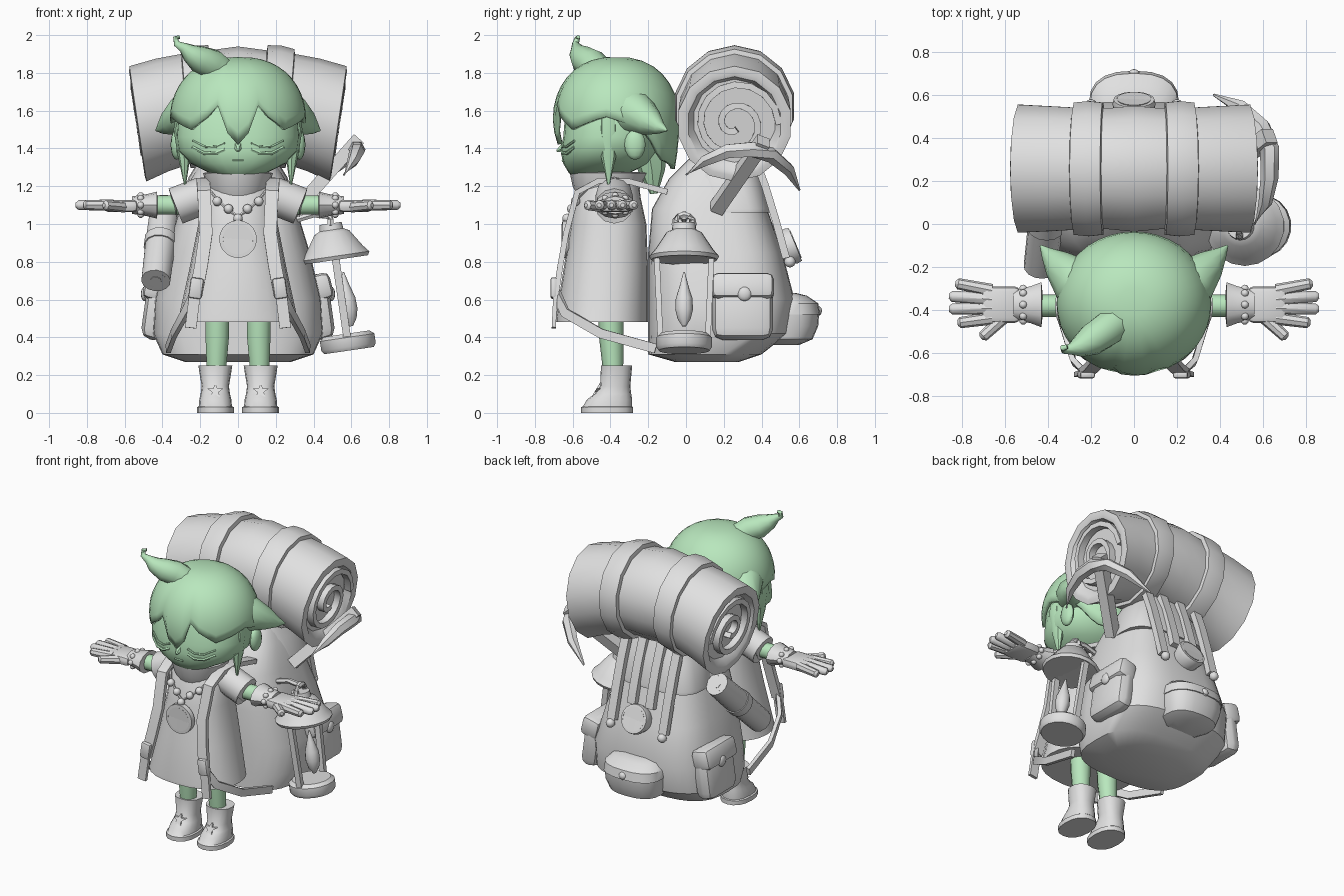
import bpy, bmesh
from math import sin, cos, pi, sqrt, radians
from mathutils import Vector, Matrix

if "Cube" in bpy.data.objects:
    bpy.data.objects.remove(bpy.data.objects["Cube"], do_unlink=True)


def material(name, rgb):
    m = bpy.data.materials.new(name)
    m.use_nodes = True
    m.diffuse_color = (*rgb, 1)
    m.node_tree.nodes["Principled BSDF"].inputs["Base Color"].default_value = (*rgb, 1)
    return m


GREY = material("plain grey", (0.75, 0.75, 0.75))
GREEN = material("leaf green", (0.52, 0.86, 0.55))
built = []


def make(name, bm, mat=GREY, mirror=False):
    bmesh.ops.recalc_face_normals(bm, faces=bm.faces)
    me = bpy.data.meshes.new(name)
    bm.to_mesh(me)
    bm.free()
    me.materials.append(mat)
    ob = bpy.data.objects.new(name, me)
    bpy.context.collection.objects.link(ob)
    if mirror:
        ob.modifiers.new("Mirror", "MIRROR").use_mirror_merge = False
    built.append(ob)
    return ob


def loft(name, rings, mat=GREY, mirror=False, caps=(True, True)):
    bm = bmesh.new()
    vs = [[bm.verts.new(p) for p in r] for r in rings]
    n = len(vs[0])
    for a, b in zip(vs, vs[1:]):
        for i in range(n):
            j = (i + 1) % n
            bm.faces.new((a[i], a[j], b[j], b[i]))
    for ring, use in zip((vs[0], vs[-1]), caps):
        if use:
            bm.faces.new(ring)
    return make(name, bm, mat, mirror)


def tube(name, pts, radii, mat=GREY, mirror=False, sides=10, side=None, flat=(1, 1)):
    pts = [Vector(p) for p in pts]
    rings = []
    turn = pi / 4 if sides == 4 else 0
    for i, p in enumerate(pts):
        t = (pts[min(i + 1, len(pts) - 1)] - pts[max(i - 1, 0)]).normalized()
        s = Vector(side) if side else Vector((0, 1, 0) if abs(t.y) < 0.8 else (1, 0, 0))
        s = (s - t * s.dot(t)).normalized()
        o = t.cross(s)
        r = radii[i] if isinstance(radii, (list, tuple)) else radii
        angles = [turn + 2 * pi * k / sides for k in range(sides)]
        rings.append([p + s * cos(a) * r * flat[0] + o * sin(a) * r * flat[1] for a in angles])
    return loft(name, rings, mat, mirror)


def ribbon(name, pts, width, thick, mirror=False, side=(1, 0, 0)):
    return tube(name, pts, sqrt(0.5), GREY, mirror, 4, side, (width, thick))


def body(name, sections, mat=GREY, mirror=False, cx=0, n=20, power=2):
    # stacked ovals: height, half width, front y, back y
    def f(v):
        return abs(v) ** (2 / power) * (1 if v > 0 else -1)
    rings = [[(cx + hx * f(cos(2 * pi * k / n)), (y0 + y1) / 2 + (y1 - y0) / 2 * f(sin(2 * pi * k / n)), z)
              for k in range(n)] for z, hx, y0, y1 in sections]
    return loft(name, rings, mat, mirror)


def box(name, loc, size, bevel, tilt=0, mirror=False):
    bm = bmesh.new()
    bmesh.ops.create_cube(bm, size=1, matrix=Matrix.Diagonal((*size, 1)))
    bmesh.ops.bevel(bm, geom=bm.edges[:], offset=bevel, segments=2, affect="EDGES", profile=0.5)
    bm.transform(Matrix.Translation(loc) @ Matrix.Rotation(radians(tilt), 4, "Y"))
    return make(name, bm, GREY, mirror)


def ball(name, loc, r, mat=GREY, mirror=False, scale=(1, 1, 1)):
    bm = bmesh.new()
    bmesh.ops.create_uvsphere(bm, u_segments=12, v_segments=8, radius=r)
    bm.transform(Matrix.Translation(loc) @ Matrix.Diagonal((*scale, 1)))
    return make(name, bm, mat, mirror)


# Head, closed eyes, mouth and ears
body("face", [(1.24, .05, -.58, -.4), (1.27, .15, -.62, -.3), (1.32, .25, -.65, -.2), (1.39, .32, -.665, -.15),
              (1.46, .33, -.65, -.13), (1.58, .32, -.64, -.13), (1.7, .27, -.58, -.18)], GREEN, n=24, power=2.3)
tube("nose", [(0, -.64, 1.41), (0, -.685, 1.385)], [.03, .006], GREEN, sides=6)
for n, z, r in (("eyelids", 1.43, .007), ("lashes", 1.395, .01)):
    tube(n, [(.07, -.655, z), (.12, -.652, z - .022), (.18, -.632, z - .02), (.24, -.59, z + .01)],
         r, GREEN, True, 6)
tube("mouth", [(-.03, -.652, 1.335), (.03, -.652, 1.335)], .007, GREEN, sides=6)
ball("ears", (.325, -.27, 1.42), .08, GREEN, True, (.4, .7, 1))

# Hair cap with a pointed fringe, its rim height set by angle from the front
RIM = [(0, 1.42), (9, 1.48), (18, 1.63), (27, 1.57), (45, 1.5), (60, 1.53), (80, 1.57),
       (100, 1.53), (120, 1.48), (140, 1.34), (180, 1.29)]


def rim(deg):
    for (a, za), (b, zb) in zip(RIM, RIM[1:]):
        if deg <= b:
            return za + (zb - za) * (deg - a) / (b - a)
    return RIM[-1][1]


rings = []
for i in range(11):
    t = .08 + .92 * i / 10
    ring = []
    for k in range(40):
        deg = 9 * k
        a = radians(deg)
        low = rim(min(deg, 360 - deg))
        z = low + (1.885 - low) * cos(t * pi / 2)
        h = (z - 1.56) / .325
        r = sqrt(max(0, 1 - h * h)) ** .85 if h > 0 else 1 - (2.5 + 1.5 * cos(a)) * (1.56 - z) ** 2
        ring.append((.36 * r * sin(a), -.37 - .335 * r * cos(a), z))
    rings.append(ring)
hair = loft("hair", rings, GREEN, caps=(True, False))
mod = hair.modifiers.new("Solidify", "SOLIDIFY")
mod.thickness, mod.offset = .025, -1
tube("side_locks", [(.28, -.41, 1.64), (.3, -.41, 1.5), (.285, -.41, 1.36), (.28, -.41, 1.2)],
     [.05, .055, .045, .005], GREEN, True, 8, (0, 1, 0), (.9, .75))
tube("hair_spikes", [(.2, -.32, 1.61), (.28, -.26, 1.58), (.35, -.19, 1.54), (.4, -.14, 1.51), (.435, -.1, 1.495)],
     [.13, .115, .075, .035, .004], GREEN, True, 12)
tube("nape_lock", [(0, -.2, 1.4), (0, -.18, 1.28), (0, -.17, 1.16)], [.1, .07, .02], GREEN, sides=8)
tube("sprout", [(-.09, -.46, 1.8), (-.14, -.5, 1.85), (-.2, -.54, 1.87), (-.255, -.57, 1.905), (-.29, -.58, 1.935),
                (-.325, -.585, 1.955), (-.33, -.575, 1.985), (-.31, -.57, 1.99)],
     [.085, .08, .075, .05, .028, .018, .014, .01], GREEN)

# Coat, collar, sleeves
body("coat", [(.48, .32, -.69, -.2), (.5, .315, -.69, -.2), (.75, .26, -.65, -.2), (1, .21, -.61, -.21),
              (1.14, .195, -.58, -.24), (1.23, .16, -.53, -.25)], n=24, power=2.3)
body("collar", [(1.14, .14, -.57, -.26), (1.2, .165, -.6, -.24), (1.27, .185, -.615, -.2),
                (1.275, .16, -.59, -.23)])
tube("sleeves", [(.12, -.38, 1.16), (.2, -.38, 1.145), (.33, -.38, 1.095), (.325, -.38, 1.095)],
     [.095, .1, .1, .065], GREY, True, 12)

# Arms, gloves and beaded cuffs
tube("arms", [(.28, -.38, 1.1), (.45, -.38, 1.1)], .053, GREEN, True)
tube("cuffs", [(.425, -.375, 1.1), (.43, -.375, 1.1), (.48, -.375, 1.1), (.56, -.375, 1.1)],
     [.05, .095, .078, .062], GREY, True, 12, (0, 1, 0), (1.1, .75))
for k in range(8):
    a = k * pi / 4
    ball("cuff_beads", (.515, -.375 + .075 * cos(a), 1.1 + .05 * sin(a)), .018, GREY, True)
box("palms", (.62, -.375, 1.095), (.18, .17, .065), .025, mirror=True)
for x, y in ((.83, -.275), (.86, -.335), (.86, -.395), (.82, -.46), (.71, -.53)):
    root = (.6, -.43, 1.09) if y < -.5 else (.66, -.375 + (y + .37) * .7, 1.1)
    tip = Vector((x, y, 1.1))
    tube("fingers", [root, Vector(root).lerp(tip, .92), tip], [.03, .026, .012], GREY, True, 8)

# Legs and star-trimmed boots
tube("legs", [(.11, -.4, .56), (.11, -.395, .4), (.115, -.385, .2)], [.068, .065, .052], GREEN, True)
body("boots", [(0, .098, -.555, -.28), (.03, .098, -.555, -.28), (.035, .088, -.545, -.285),
               (.07, .085, -.525, -.285), (.1, .078, -.485, -.29), (.14, .072, -.455, -.295),
               (.25, .09, -.45, -.285), (.25, .065, -.43, -.31)], GREY, True, .12, 16, 2.3)
STAR = [(.045 if k % 2 else .018, k * pi / 5) for k in range(10)]
loft("boot_stars", [[(.12 + r * sin(a), y + .6 * r * -cos(a), .115 - r * cos(a)) for r, a in STAR]
                    for y in (-.482, -.46)], GREY, True)

# Pendant and necklace
tube("pendant", [(0, -.62, .92), (0, -.655, .92), (0, -.658, .92), (0, -.648, .92)],
     [.1, .1, .08, .075], sides=20)
ball("pendant_knob", (0, -.63, 1.03), .025)
tube("necklace", [(.0, -.62, 1.04), (.06, -.6, 1.08), (.12, -.57, 1.14), (.16, -.52, 1.19)], .008, GREY, True, 6)
for p in ((.05, -.605, 1.08), (.11, -.585, 1.12)):
    ball("necklace_beads", p, .025, GREY, True)

# Shoulder straps with buckles and tails
ribbon("shoulder_straps", [(.18, -.1, 1.17), (.185, -.3, 1.225), (.185, -.46, 1.23), (.18, -.575, 1.17),
                           (.17, -.635, .95), (.195, -.665, .78), (.225, -.69, .62)], .07, .03, True)
ribbon("lower_straps", [(.225, -.69, .64), (.28, -.64, .53), (.34, -.45, .42), (.37, -.16, .34)],
       .05, .025, True, (0, 0, 1))
ribbon("strap_tails", [(.225, -.69, .66), (.25, -.7, .45)], .06, .022, True)
box("buckles", (.222, -.7, .66), (.07, .035, .11), .012, -8, True)

# Backpack and lid
body("backpack", [(.27, .28, -.06, .28), (.31, .4, -.2, .4), (.42, .45, -.2, .54), (.6, .44, -.2, .575),
                  (.85, .38, -.2, .51), (1.08, .31, -.18, .43), (1.24, .25, -.09, .39), (1.37, .17, .04, .34)],
     n=32, power=3)
body("backpack_lid", [(1.06, .32, .06, .45), (1.08, .32, .06, .45), (1.25, .26, .02, .4), (1.38, .18, .04, .34)],
     n=24, power=3)
for x, y, z in ((.07, .49, .95), (.2, .53, .82)):
    ribbon("back_straps", [(x, .36, 1.36), (x, .42, 1.2), (x, .475, 1.02), (x, y, z)], .06, .04, True)
ball("strap_knobs", (.2, .55, .8), .03, GREY, True)
box("side_pockets", (.43, .3, .56), (.13, .32, .35), .055, -8, True)
box("side_flaps", (.43, .3, .665), (.135, .33, .14), .035, -14, True)
ball("side_buttons", (.495, .31, .63), .038, GREY, True, (.5, 1, 1))
body("back_pocket", [(.36, .12, .4, .6), (.39, .18, .4, .67), (.46, .2, .4, .7), (.53, .205, .4, .705)], power=2.5)
body("back_flap", [(.52, .21, .4, .712), (.58, .205, .4, .7), (.62, .17, .4, .64), (.635, .11, .4, .58)], power=2.5)
ball("back_button", (0, .69, .54), .03)

# Compass on the back
axis = Vector((0, .92, .38))
hub = Vector((0, .5, .86))
tube("compass", [hub + axis * d for d in (0, .06, .085, .09, .075)], [.085, .1, .095, .08, .075], sides=18)
ribbon("compass_needle", [hub + axis * .08 + Vector((x, -x * .4, x)) for x in (-.04, .04)], .02, .015)


# Bedroll arched over the pack, with straps and spiral ends
def roll_ring(x, r, n=14):
    z = 1.64 - .39 * x * x
    return [(x * (1 + .28 * r * sin(a)), .257 + r * cos(a), z + r * sin(a))
            for a in (2 * pi * (k + .5) / n for k in range(n))]


profile = [(.49, .22), (.53, .25), (.535, .275), (.53, .305), (.4, .298), (.25, .29), (.12, .288)]
loft("bedroll", [roll_ring(-x, r) for x, r in profile] + [roll_ring(0, .3)]
     + [roll_ring(x, r) for x, r in profile[::-1]])
loft("bedroll_straps", [roll_ring(x, r) for x, r in
                        ((.14, .28), (.145, .315), (.21, .322), (.275, .315), (.28, .28))], GREY, True)
coil = []
for k in range(30):
    a, r = k * pi / 8, .235 - .007 * k
    coil.append((.515 + .15 * r * sin(a), .257 + r * cos(a), 1.53 + r * sin(a)))
tube("bedroll_spirals", coil, .03, GREY, True, 4, (1, 0, 0), (1.1, .8))

# Rolled map on the right side
low, high = Vector((-.435, -.2, .7)), Vector((-.385, .21, 1.1))
spine = [low.lerp(high, t) for t in (.04, 0, .001, .5, .999, 1, .96)]
tube("map_roll", spine, [.05, .058, .078, .082, .078, .058, .05], sides=14)
for end in (low, high):
    tube("map_core", [end - (high - low) * .005, end + (high - low) * .005], .03, sides=8)
tube("map_band", [low.lerp(high, .45), low.lerp(high, .55)], .088, sides=14)

# Pickaxe
tube("pickaxe_handle", [(.31, .16, 1.08), (.63, .41, 1.44)], .05, sides=4)
tube("pickaxe_head", [(.56, 0, 1.26), (.61, .1, 1.335), (.63, .22, 1.385), (.63, .35, 1.395), (.595, .45, 1.365),
                      (.5, .54, 1.29), (.37, .6, 1.18)], [.006, .032, .042, .045, .042, .035, .006], sides=6)

# Hanging lantern, leaning outward
foot, tip = Vector((.588, -.01, .33)), Vector((.49, -.01, 1.0))
up = (tip - foot).normalized()


def lantern(name, stack, sides=18, shift=(0, 0, 0)):
    tube(name, [foot + up * h + Vector(shift) for h, r in stack], [r for h, r in stack], sides=sides)


lantern("lantern_base", [(0, .135), (.02, .148), (.07, .148), (.09, .125)])
lantern("lantern_cap", [(.5, .15), (.485, .175), (.505, .185), (.54, .155), (.63, .095), (.645, .065), (.68, .06)])
lantern("lantern_flame", [(.13, .01), (.17, .035), (.22, .047), (.28, .044), (.34, .025), (.42, .004)],
        12, (.03, 0, 0))
for y in (-1, 1):
    ribbon("lantern_post", [foot + up * .05 + Vector((0, .125 * y, 0)),
                            foot + up * .51 + Vector((0, .145 * y, 0))], .04, .03)
tube("lantern_ring", [tip + Vector((0, .05 * cos(a), .06 * sin(a) - .01)) for a in
                      (k * pi / 6 for k in range(7))], .018, sides=6)
tube("lantern_hook", [(.3, -.01, 1.02), (.4, -.01, 1.05), (.5, -.01, 1.04)], .018, sides=6)

# Smooth shading with sharp edges kept
bpy.ops.object.select_all(action="DESELECT")
for ob in built:
    ob.select_set(True)
bpy.context.view_layer.objects.active = built[0]
bpy.ops.object.shade_smooth_by_angle(angle=radians(38))
